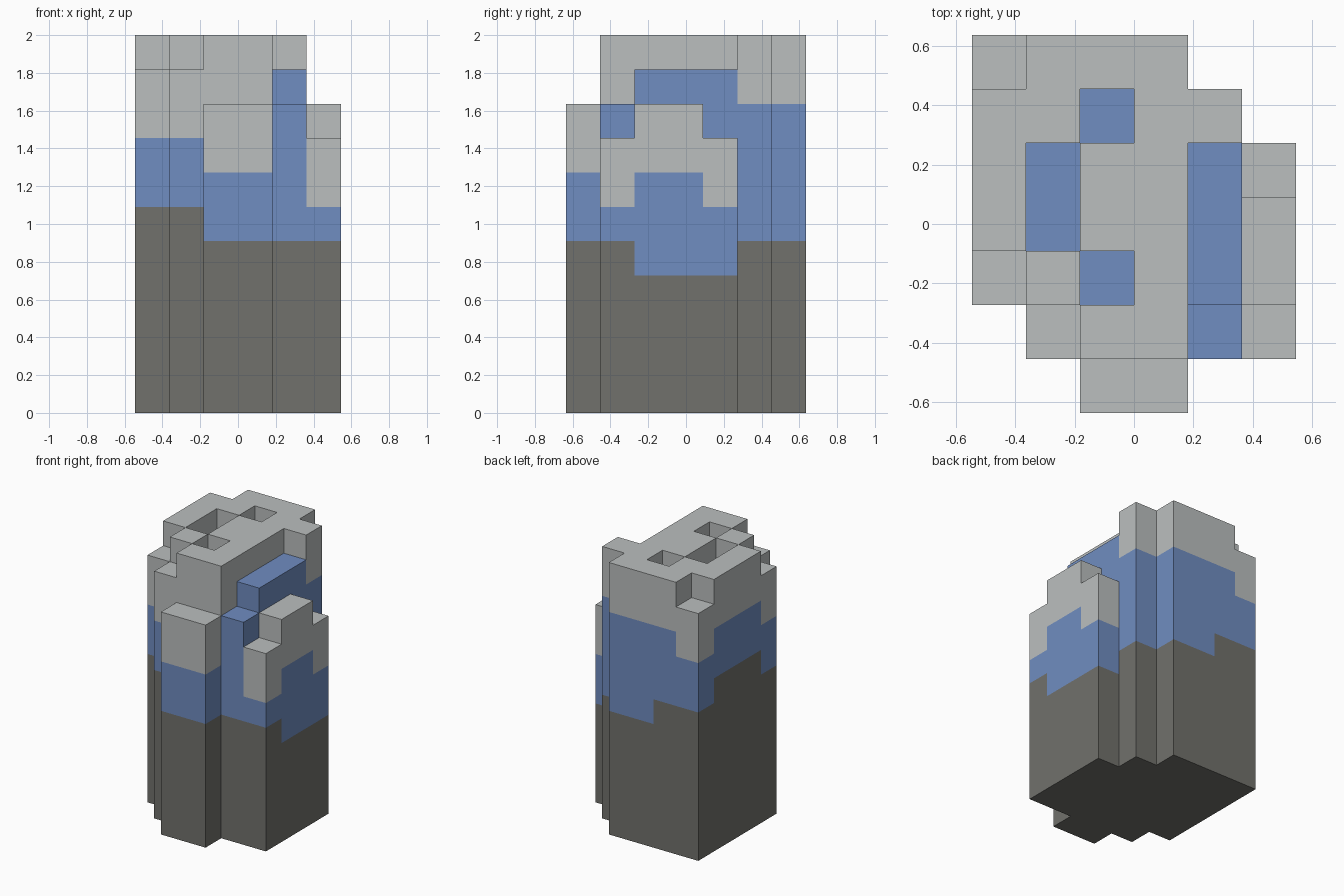
import bpy
import bmesh
from mathutils import Vector

cube = bpy.data.objects.get("Cube")
if cube:
    bpy.data.objects.remove(cube)

UNIT = 2 / 11                       # edge of one block
CENTRE = Vector((3, 3.5, 0))        # middle of the 6 x 7 block footprint


def make_material(name, rgb):
    mat = bpy.data.materials.new(name)
    mat.use_nodes = True
    colour = (*rgb, 1)
    mat.diffuse_color = colour
    mat.node_tree.nodes["Principled BSDF"].inputs["Base Color"].default_value = colour
    return mat


columns = {}


def tower(xs, ys, dark, blue, top):
    """Set block columns: top of dark layer, top of blue layer, full height."""
    for x in range(xs[0], xs[1] + 1):
        for y in range(ys[0], ys[1] + 1):
            columns[x, y] = (dark, blue, top)


# Main core
tower((1, 3), (1, 5), 5, 9, 11)
# Back wall and its lower corner
tower((2, 3), (6, 6), 5, 9, 11)
tower((1, 1), (6, 6), 6, 9, 11)
tower((0, 0), (6, 6), 6, 8, 10)
# Wall on the -x side with its stepped front corner
tower((0, 0), (3, 5), 7, 9, 11)
tower((0, 0), (2, 2), 6, 8, 10)
tower((1, 1), (1, 1), 6, 8, 10)
# Front buttress
tower((2, 3), (0, 0), 5, 7, 9)
# Blue ledge on the +x side and the tall pier behind it
tower((4, 4), (1, 1), 5, 9, 9)
tower((4, 4), (2, 4), 5, 10, 10)
tower((4, 4), (5, 5), 5, 9, 11)
# Outer parapet on the +x side
tower((5, 5), (1, 1), 5, 6, 8)
tower((5, 5), (2, 3), 4, 7, 9)
tower((5, 5), (4, 4), 4, 6, 8)
# Sunken blue pits in the roof
tower((1, 1), (3, 4), 5, 10, 10)
for pit_y in (2, 5):
    tower((2, 2), (pit_y, pit_y), 5, 10, 10)


def height(x, y):
    return columns.get((x, y), (0, 0, 0))[2]


def is_solid(x, y, z):
    return 0 <= z < height(x, y)


def add_face(bm, cell, axis, sign):
    """Add one outward-facing block side."""
    n = Vector((0, 0, 0))
    n[axis] = sign
    u = Vector((0, 0, 0))
    u[(axis + 1) % 3] = 1
    v = n.cross(u)
    mid = Vector(cell) + Vector((0.5, 0.5, 0.5)) + n / 2 - CENTRE
    corners = (-u - v, u - v, u + v, v - u)
    bm.faces.new([bm.verts.new((mid + c / 2) * UNIT) for c in corners])


def build_layer(name, layer, mat):
    """Build the exposed skin of one colour layer."""
    bm = bmesh.new()
    for (x, y), levels in columns.items():
        start = levels[layer - 1] if layer else 0
        for z in range(start, levels[layer]):
            for axis in range(3):
                for sign in (-1, 1):
                    beside = [x, y, z]
                    beside[axis] += sign
                    if not is_solid(*beside):
                        add_face(bm, (x, y, z), axis, sign)
    bmesh.ops.remove_doubles(bm, verts=bm.verts, dist=0.001)
    bm.normal_update()
    # Merge flat wall panels
    wall_edges = [e for e in bm.edges
                  if all(abs(f.normal.z) < 0.5 for f in e.link_faces)]
    bmesh.ops.dissolve_limit(bm, angle_limit=0.01, verts=[], edges=wall_edges)
    mesh = bpy.data.meshes.new(name)
    bm.to_mesh(mesh)
    bm.free()
    mesh.materials.append(mat)
    obj = bpy.data.objects.new(name, mesh)
    bpy.context.collection.objects.link(obj)


build_layer("dark_base", 0, make_material("dark stone", (0.165, 0.165, 0.15)))
build_layer("blue_band", 1, make_material("soft blue", (0.162, 0.266, 0.533)))
build_layer("grey_cap", 2, make_material("light grey", (0.497, 0.521, 0.521)))
